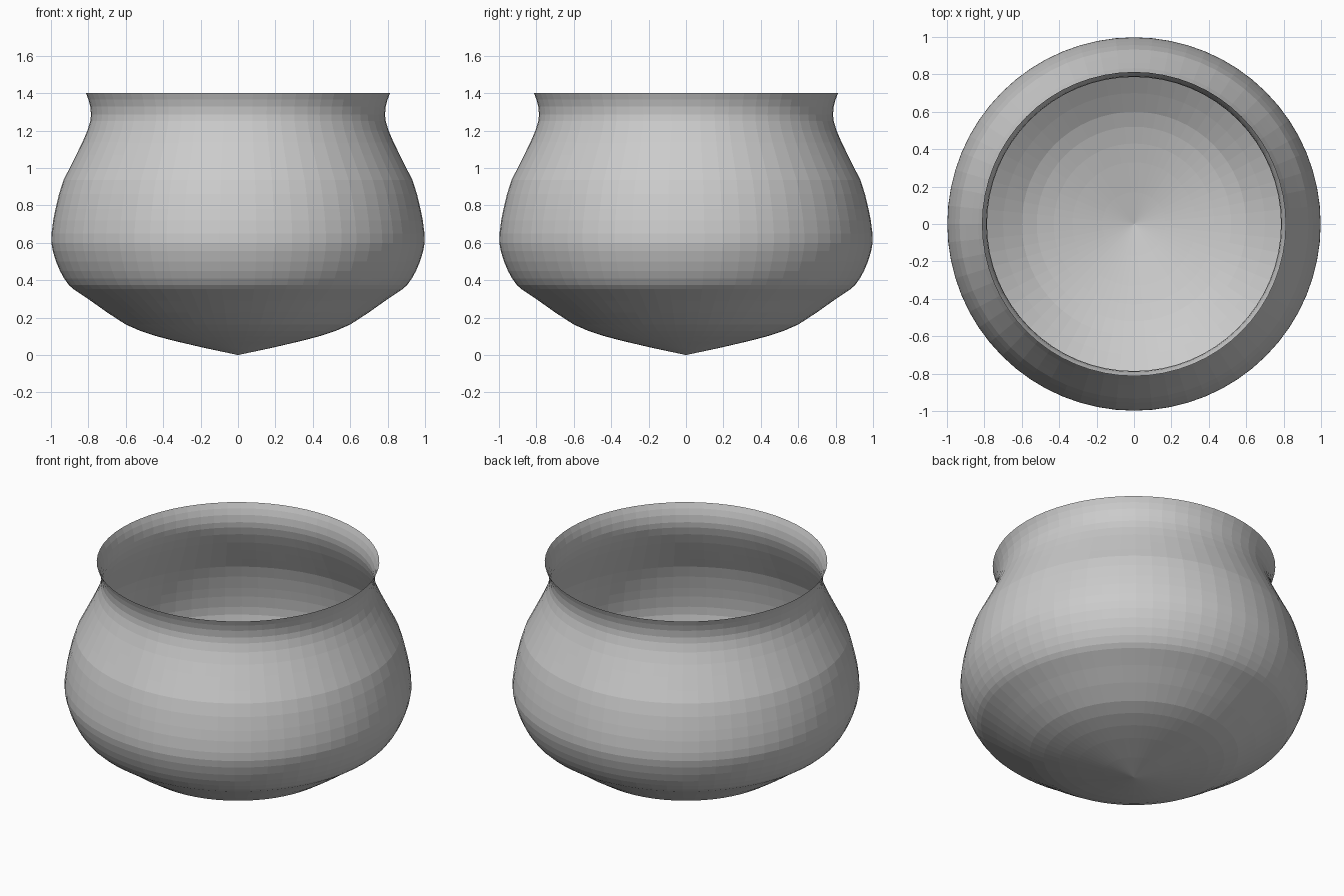
import bpy, bmesh, math

if "Cube" in bpy.data.objects:
    bpy.data.objects.remove(bpy.data.objects["Cube"])

# Half profile of the pot: (radius, height), from bottom point to flared rim
profile = [
    (0.0, 0.0), (0.17, 0.036), (0.33, 0.073), (0.43, 0.099), (0.52, 0.128),
    (0.60, 0.163), (0.70, 0.228), (0.79, 0.292), (0.88, 0.352), (0.905, 0.375),
    (0.93, 0.41), (0.952, 0.45), (0.973, 0.50), (0.99, 0.555), (0.998, 0.60),
    (0.997, 0.65), (0.988, 0.72), (0.976, 0.78), (0.957, 0.86), (0.933, 0.935),
    (0.90, 1.0), (0.865, 1.07), (0.833, 1.135), (0.805, 1.20), (0.79, 1.25),
    (0.786, 1.285), (0.79, 1.33), (0.80, 1.367), (0.813, 1.40),
]
SIDES = 64

# Thin open pot, spun around z
bm = bmesh.new()
verts = [bm.verts.new((r, 0, z)) for r, z in profile]
edges = [bm.edges.new(pair) for pair in zip(verts, verts[1:])]
bmesh.ops.spin(bm, geom=verts + edges, cent=(0, 0, 0), axis=(0, 0, 1),
               angle=2 * math.pi, steps=SIDES, use_merge=True)
bmesh.ops.remove_doubles(bm, verts=bm.verts, dist=1e-4)
bmesh.ops.recalc_face_normals(bm, faces=bm.faces)

# Make sure the normals face outward
bm.faces.ensure_lookup_table()
if sum(f.normal.dot(f.calc_center_median().xy.to_3d()) for f in bm.faces) < 0:
    bmesh.ops.reverse_faces(bm, faces=bm.faces)

mesh = bpy.data.meshes.new("pot_body")
bm.to_mesh(mesh)
bm.free()
pot = bpy.data.objects.new("pot_body", mesh)
bpy.context.collection.objects.link(pot)
